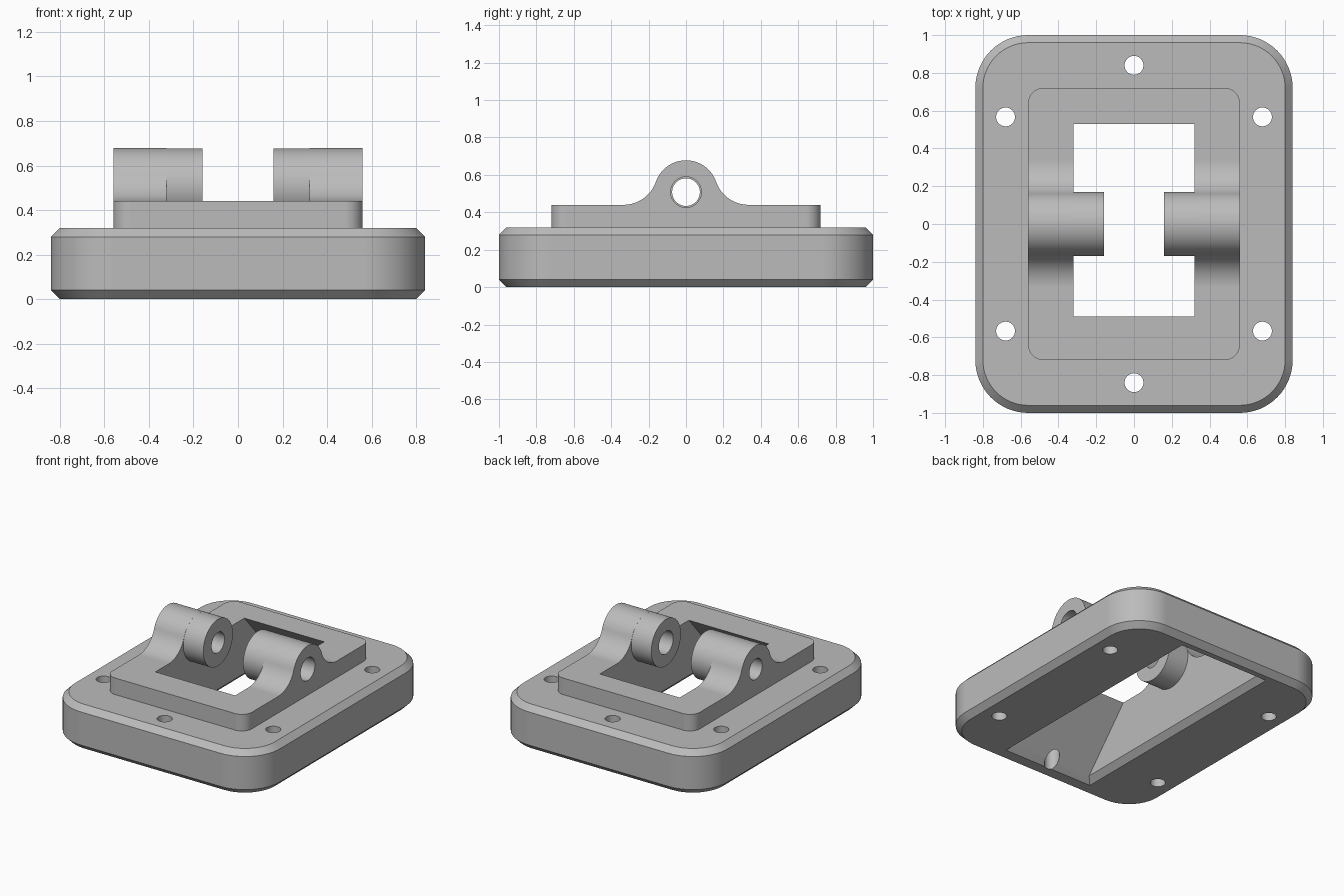
import bpy, math
from mathutils import Vector

if "Cube" in bpy.data.objects:
    bpy.data.objects.remove(bpy.data.objects["Cube"], do_unlink=True)

grey = bpy.data.materials.new("plain grey")
grey.use_nodes = True
COLOUR = (0.5, 0.5, 0.5, 1)
grey.diffuse_color = COLOUR
grey.node_tree.nodes["Principled BSDF"].inputs["Base Color"].default_value = COLOUR


def loft(name, loops):
    """Closed solid through equal-length loops, capped at both ends."""
    n = len(loops[0])
    verts = [v for loop in loops for v in loop]
    faces = [tuple(reversed(range(n))), tuple(range(len(verts) - n, len(verts)))]
    for k in range(len(loops) - 1):
        for i in range(n):
            j = (i + 1) % n
            faces.append((k * n + i, k * n + j, (k + 1) * n + j, (k + 1) * n + i))
    mesh = bpy.data.meshes.new(name)
    mesh.from_pydata(verts, [], faces)
    mesh.materials.append(grey)
    ob = bpy.data.objects.new(name, mesh)
    bpy.context.collection.objects.link(ob)
    return ob


def rounded_rect(hx, hy, r, z, steps=16):
    pts = []
    for q, (sx, sy) in enumerate([(1, 1), (-1, 1), (-1, -1), (1, -1)]):
        for i in range(steps + 1):
            a = (q + i / steps) * math.pi / 2
            pts.append((sx * (hx - r) + r * math.cos(a), sy * (hy - r) + r * math.sin(a), z))
    return pts


def rect(hx, hy, cy, z):
    return [(hx, cy + hy, z), (-hx, cy + hy, z), (-hx, cy - hy, z), (hx, cy - hy, z)]


def along_x(name, profile, x0, x1):
    """Extrude a counter-clockwise (y, z) profile along x."""
    return loft(name, [[(x, y, z) for y, z in profile] for x in sorted((x0, x1))])


def circle(cx, cy, r, n=64):
    return [(cx + r * math.cos(math.tau * i / n), cy + r * math.sin(math.tau * i / n)) for i in range(n)]


def combine(target, other, operation):
    mod = target.modifiers.new(other.name, 'BOOLEAN')
    mod.operation, mod.solver, mod.object = operation, 'EXACT', other
    bpy.ops.object.select_all(action='DESELECT')
    bpy.context.view_layer.objects.active = target
    target.select_set(True)
    bpy.ops.object.modifier_apply(modifier=mod.name)
    bpy.data.objects.remove(other, do_unlink=True)


# Main dimensions
PLATE_TOP, PLINTH_TOP = 0.32, 0.44
AXIS_Z, LUG_R, FOOT_Y = 0.508, 0.17, 0.335

# Chamfered mounting plate and raised plinth
body = loft("hinge_mount", [rounded_rect(0.84 - c, 1 - c, 0.28 - c, z) for c, z in
                            [(0.04, 0), (0, 0.04), (0, PLATE_TOP - 0.04), (0.04, PLATE_TOP)]])
plinth = loft("plinth", [rounded_rect(0.56, 0.72, 0.08, z) for z in (0.2, PLINTH_TOP)])
combine(body, plinth, 'UNION')

# Arched lug section: round crown flowing into the plinth through fillets
drop = AXIS_Z - PLINTH_TOP
fillet = (FOOT_Y ** 2 + drop ** 2 - LUG_R ** 2) / (2 * (LUG_R + drop))
tangent = math.atan2(PLINTH_TOP + fillet - AXIS_Z, FOOT_Y)
half = []
for i in range(17):
    a = -math.pi / 2 - i / 16 * (math.pi / 2 - tangent)
    half.append((FOOT_Y + fillet * math.cos(a), PLINTH_TOP + fillet + fillet * math.sin(a)))
for i in range(1, 21):
    a = tangent + i / 20 * (math.pi / 2 - tangent)
    half.append((LUG_R * math.cos(a), AXIS_Z + LUG_R * math.sin(a)))
half.insert(0, (FOOT_Y, PLINTH_TOP - 0.06))
arch = half + [(-y, z) for y, z in reversed(half[:-1])]
for side in (-1, 1):
    combine(body, along_x("arch", arch, side * 0.28, side * 0.56), 'UNION')

# Window that widens towards the underside, with a chamfered mouth
window = loft("window_cutter", [rect(hx, hy, 0.02, z) for hx, hy, z in
                                [(0.37, 0.91, -0.01), (0.32, 0.86, 0.04),
                                 (0.32, 0.51, PLINTH_TOP), (0.32, 0.51, 0.9)]])
combine(body, window, 'DIFFERENCE')

# Round bosses reaching into the window, then the pin bores
for side, bore in ((-1, 0.074), (1, 0.082)):
    combine(body, along_x("boss", circle(0, AXIS_Z, LUG_R - 0.0005), side * 0.16, side * 0.37), 'UNION')
    combine(body, along_x("bore_cutter", circle(0, AXIS_Z, bore), side * 0.1, side * 0.7), 'DIFFERENCE')

# Six screw holes
for hx, hy in [(0, 0.84), (0, -0.84)] + [(sx * 0.68, sy * 0.567) for sx in (-1, 1) for sy in (-1, 1)]:
    ring = circle(hx, hy, 0.05, 32)
    screw = loft("screw_cutter", [[(x, y, z) for x, y in ring] for z in (-0.1, 0.5)])
    combine(body, screw, 'DIFFERENCE')

# Smooth curved areas, crisp edges
bpy.ops.object.select_all(action='DESELECT')
body.select_set(True)
bpy.context.view_layer.objects.active = body
bpy.ops.object.shade_smooth_by_angle(angle=math.radians(30))
weighted = body.modifiers.new("even_shading", 'WEIGHTED_NORMAL')
weighted.keep_sharp = True
